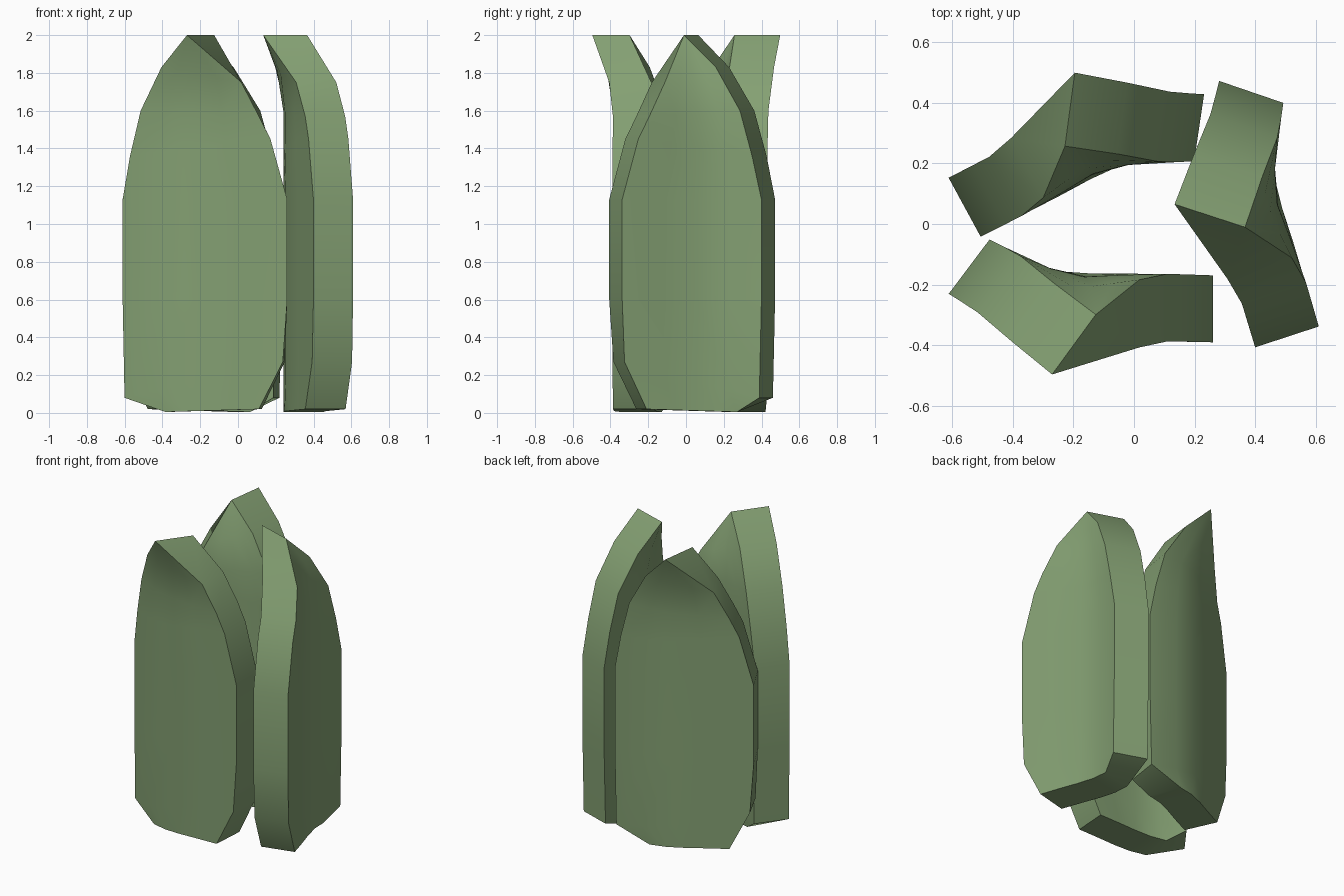
import bpy, bmesh
from math import radians

if "Cube" in bpy.data.objects:
    bpy.data.objects.remove(bpy.data.objects["Cube"])

# leaf outline, bottom to tip: left (u, z), right (u, z), left/right inset of the concave rim
ROWS = [
    ((-.20, .005), (.295, .02), (-.02, -.025)),
    ((-.432, .08), (.42, .27), (.10, -.03)),
    ((-.443, .60), (.443, .60), (.10, -.04)),
    ((-.443, 1.13), (.443, 1.13), (.10, -.04)),
    ((-.40, 1.36), (.355, 1.45), (.105, -.04)),
    ((-.338, 1.60), (.295, 1.57), (.105, -.04)),
    ((-.213, 1.83), (.207, 1.75), (.10, -.04)),
    ((-.06, 2.0), (-.06, 2.0), (.106, .106)),
]
STEPS = [0, .22, .45, .7, 1]
# bulge of the convex face and thickness across the width
BULGE = [(-.443, 0), (-.28, .065), (-.06, .085), (.18, .042), (.443, 0)]
THICK = [(-.443, .20), (-.28, .213), (-.06, .22), (.18, .22), (.443, .217)]


def lerp(a, b, f):
    return a + (b - a) * f


def sample(table, u):
    u = min(max(u, table[0][0]), table[-1][0])
    for (a, va), (b, vb) in zip(table, table[1:]):
        if u <= b:
            return lerp(va, vb, (u - a) / (b - a))


def leaf_mesh():
    bm = bmesh.new()
    front, back = [], []
    for (lu, lz), (ru, rz), (li, ri) in ROWS:
        frow, brow = [], []
        for f in STEPS:
            u, z = lerp(lu, ru, f), lerp(lz, rz, f)
            # the upper end curls towards the convex side
            n = sample(BULGE, u) + .115 * (max(0, z - 1.55) / .45) ** 2
            frow.append(bm.verts.new((n, u, z)))
            brow.append(bm.verts.new((n - sample(THICK, u), u + lerp(li, ri, f), z)))
        front.append(frow)
        back.append(brow)
    rows, cols = len(ROWS), len(STEPS)
    for grid in (front, back):
        for i in range(rows - 1):
            for j in range(cols - 1):
                bm.faces.new((grid[i][j], grid[i][j + 1], grid[i + 1][j + 1], grid[i + 1][j]))
    # rim joining both faces
    loop = [(0, j) for j in range(cols)] + [(i, cols - 1) for i in range(1, rows)]
    loop += [(rows - 1, j) for j in range(cols - 2, -1, -1)] + [(i, 0) for i in range(rows - 2, 0, -1)]
    for (a, b), (c, d) in zip(loop, loop[1:] + loop[:1]):
        bm.faces.new((front[a][b], front[c][d], back[c][d], back[a][b]))
    bmesh.ops.remove_doubles(bm, verts=bm.verts, dist=.0005)
    bmesh.ops.recalc_face_normals(bm, faces=bm.faces)
    me = bpy.data.meshes.new("leaf")
    bm.to_mesh(me)
    bm.free()
    return me


green = bpy.data.materials.new("leaf_green")
green.diffuse_color = (.23, .35, .17, 1)
green.use_nodes = True
green.node_tree.nodes["Principled BSDF"].inputs["Base Color"].default_value = green.diffuse_color

# three copies around the centre; the right one turns its convex face inwards
for name, angle, loc in (
    ("front_leaf", -100.4, (-.175, -.31, 0)),
    ("right_leaf", 187.7, (.34, .0325, 0)),
    ("back_leaf", 108.1, (-.19, .29, 0)),
):
    ob = bpy.data.objects.new(name, leaf_mesh())
    bpy.context.collection.objects.link(ob)
    ob.data.materials.append(green)
    ob.location = loc
    ob.rotation_euler.z = radians(angle)
    bpy.ops.object.select_all(action='DESELECT')
    ob.select_set(True)
    bpy.context.view_layer.objects.active = ob
    bpy.ops.object.shade_smooth_by_angle(angle=radians(30))
